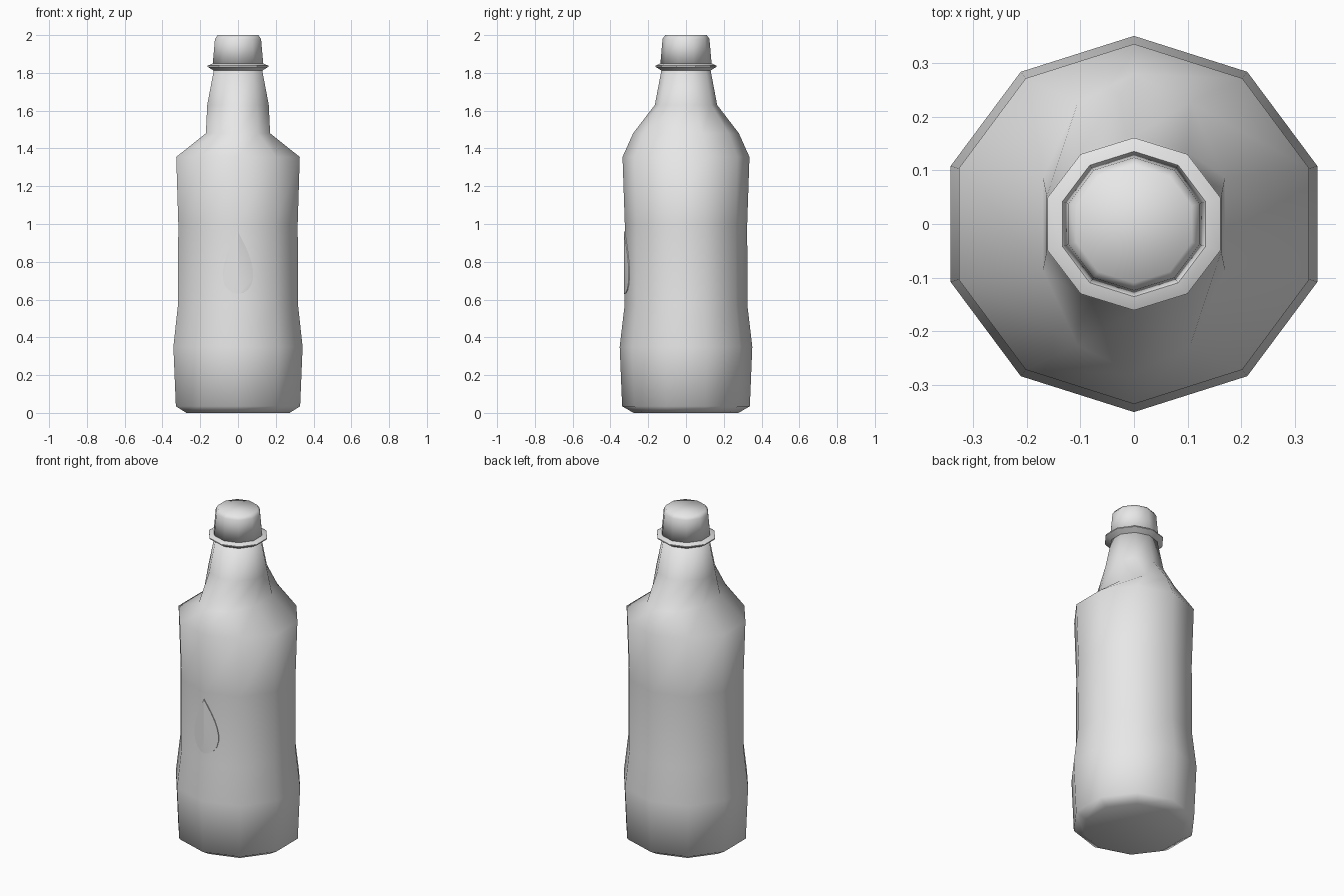
import bpy
import bmesh
from math import cos, sin, pi, radians

cube = bpy.data.objects.get("Cube")
if cube:
    bpy.data.objects.remove(cube)

SIDES = 10

# One plain grey for the whole bottle
grey = bpy.data.materials.new("plain grey")
grey.use_nodes = True
grey.diffuse_color = (0.8, 0.8, 0.8, 1)
grey.node_tree.nodes["Principled BSDF"].inputs["Base Color"].default_value = (0.8, 0.8, 0.8, 1)


def finish(name, bm, angle):
    """Turn a bmesh into a named, shaded object."""
    bmesh.ops.recalc_face_normals(bm, faces=bm.faces)
    mesh = bpy.data.meshes.new(name)
    bm.to_mesh(mesh)
    bm.free()
    mesh.materials.append(grey)
    obj = bpy.data.objects.new(name, mesh)
    bpy.context.collection.objects.link(obj)
    bpy.ops.object.select_all(action="DESELECT")
    obj.select_set(True)
    bpy.context.view_layer.objects.active = obj
    bpy.ops.object.shade_smooth_by_angle(angle=radians(angle))
    return obj


def loft(name, rings, angle):
    """Skin ten-sided rings given as (height, half width x, half depth y)."""
    bm = bmesh.new()
    loops = []
    for z, half_x, half_y in rings:
        radius_x = half_x / cos(pi / SIDES)
        turns = [pi / 2 + 2 * pi * i / SIDES for i in range(SIDES)]
        loops.append([bm.verts.new((radius_x * cos(a), half_y * sin(a), z)) for a in turns])
    for low, high in zip(loops, loops[1:]):
        for i in range(SIDES):
            j = (i + 1) % SIDES
            bm.faces.new((low[i], low[j], high[j], high[i]))
    bm.faces.new(loops[0][::-1])
    bm.faces.new(loops[-1])
    return finish(name, bm, angle)


# Body with waisted sides, pinched shoulder and tapering neck
loft("bottle_body", [
    (0.0, 0.273, 0.278),
    (0.035, 0.329, 0.338),
    (0.35, 0.342, 0.351),
    (0.57, 0.318, 0.325),
    (1.0, 0.316, 0.324),
    (1.355, 0.327, 0.336),
    (1.48, 0.17, 0.28),
    (1.63, 0.163, 0.165),
    (1.82, 0.127, 0.129),
], 100)

# Flared collar under the cap
loft("neck_collar", [
    (1.812, 0.128, 0.13),
    (1.832, 0.161, 0.161),
    (1.838, 0.161, 0.161),
    (1.85, 0.134, 0.136),
], 30)

# Tapered cap with a bevelled rim
loft("cap", [
    (1.845, 0.134, 0.136),
    (1.98, 0.122, 0.124),
    (2.0, 0.108, 0.11),
], 100)

# Thin raised droplet folded over the front edge of the body
bm = bmesh.new()
STEPS = 12
outline = []
for i in range(STEPS + 1):
    t = pi * i / STEPS
    outline.append((0.11 * sin(t) * sin(t / 2) ** 1.2, 0.795 + 0.165 * cos(t)))
for side in (-1, 1):
    layers = []
    for depth in (0.322, 0.329):
        layers.append([bm.verts.new((side * x, 0.32 * x - depth, z)) for x, z in outline])
    back, front = layers
    bm.faces.new(front)
    for i in range(STEPS):
        bm.faces.new((back[i], back[i + 1], front[i + 1], front[i]))
bmesh.ops.remove_doubles(bm, verts=bm.verts, dist=0.0005)
finish("front_droplet", bm, 40)
